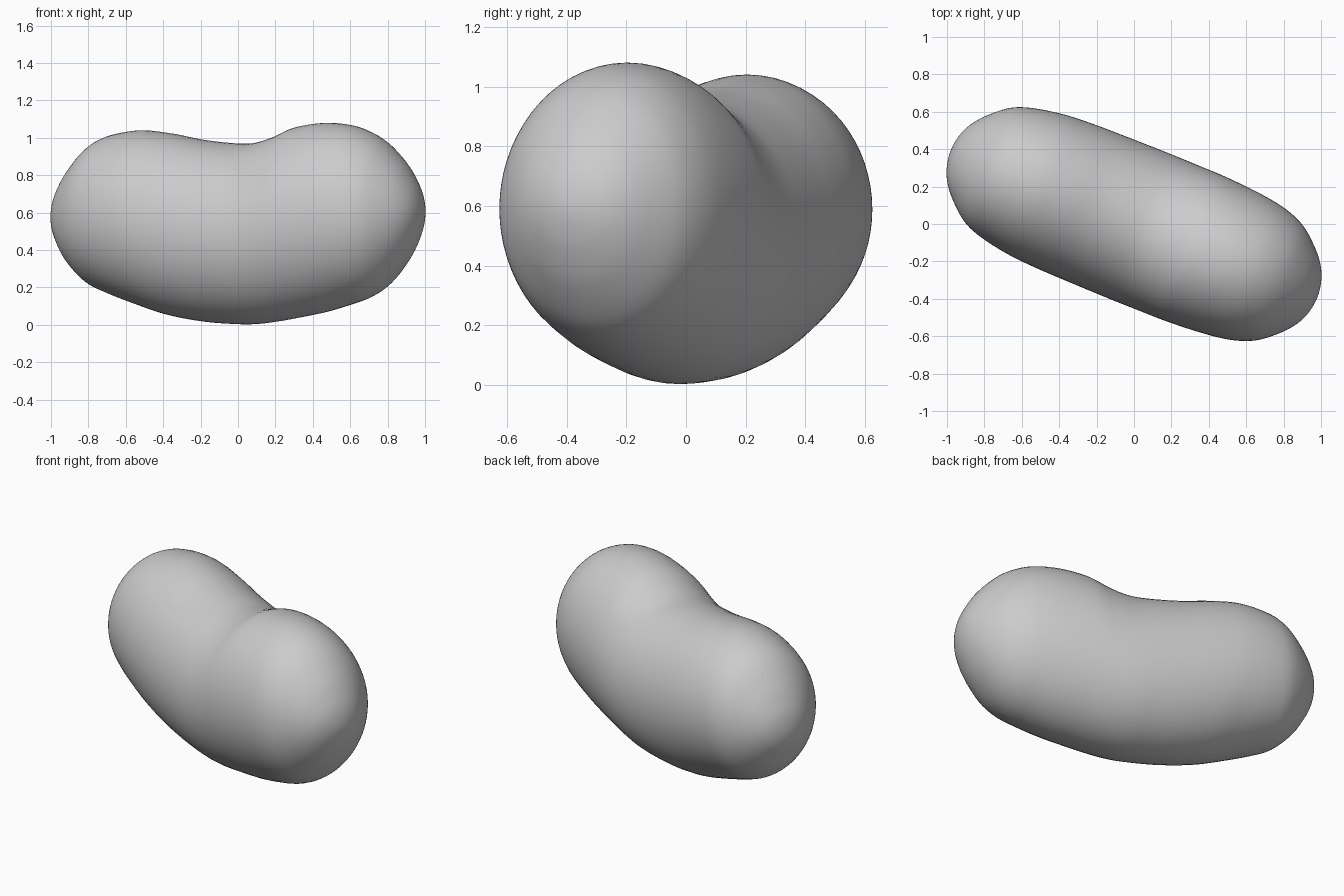
import bpy, bmesh, math
from mathutils import Matrix

if "Cube" in bpy.data.objects:
    bpy.data.objects.remove(bpy.data.objects["Cube"])

# Stations along the bean: position, top z, bottom z, half width
S = [(-1.056, .57, .57, 0), (-1.043, .665, .485, .09), (-1.01, .745, .41, .165),
     (-.95, .84, .315, .24), (-.85, .95, .22, .325), (-.74, 1.01, .168, .37),
     (-.57, 1.04, .107, .402), (-.4, 1.026, .054, .414), (-.2, .99, .018, .418),
     (0, .97, .004, .42), (.11, .975, .005, .42), (.22, 1.007, .017, .419),
     (.34, 1.057, .037, .418), (.5, 1.08, .068, .409), (.64, 1.07, .107, .394),
     (.75, 1.035, .145, .37), (.85, .973, .21, .325), (.95, .87, .325, .24),
     (1.01, .775, .43, .165), (1.043, .695, .52, .09), (1.056, .605, .605, 0)]
STEPS, SIDES = 6, 64


def flip(s):
    # Mirrored station past the tip keeps the ends round
    return (s[0], s[2], s[1], -s[3])


def spline(p0, p1, p2, p3, t):
    return [.5 * (2 * b + (c - a) * t + (2 * a - 5 * b + 4 * c - d) * t ** 2
                  + (3 * b - a - 3 * c + d) * t ** 3)
            for a, b, c, d in zip(p0, p1, p2, p3)]


P = [flip(S[1])] + S + [flip(S[-2])]
rings = []
for i in range(1, len(P) - 2):
    rings += [spline(*P[i - 1:i + 3], k / STEPS) for k in range(STEPS)]

# Bean body: lofted egg-shaped sections
bm = bmesh.new()
first = bm.verts.new((S[0][0], 0, S[0][1]))
last = bm.verts.new((S[-1][0], 0, S[-1][1]))
loops = []
for u, top, bot, w in rings[1:]:
    mid = (top + bot) / 2
    loop = []
    for k in range(SIDES):
        a = 2 * math.pi * k / SIDES
        loop.append(bm.verts.new((u, w * math.cos(a),
                                  mid + (top - bot) / 2 * math.sin(a))))
    loops.append(loop)
for k in range(SIDES):
    n = (k + 1) % SIDES
    for a, b in zip(loops, loops[1:]):
        bm.faces.new((a[k], a[n], b[n], b[k]))
    bm.faces.new((first, loops[0][n], loops[0][k]))
    bm.faces.new((last, loops[-1][k], loops[-1][n]))
bmesh.ops.recalc_face_normals(bm, faces=bm.faces)
for f in bm.faces:
    f.smooth = True
bm.transform(Matrix.Rotation(math.radians(-22), 4, 'Z'))

mesh = bpy.data.meshes.new("bean")
bm.to_mesh(mesh)
bm.free()
bean = bpy.data.objects.new("bean", mesh)
bpy.context.collection.objects.link(bean)
